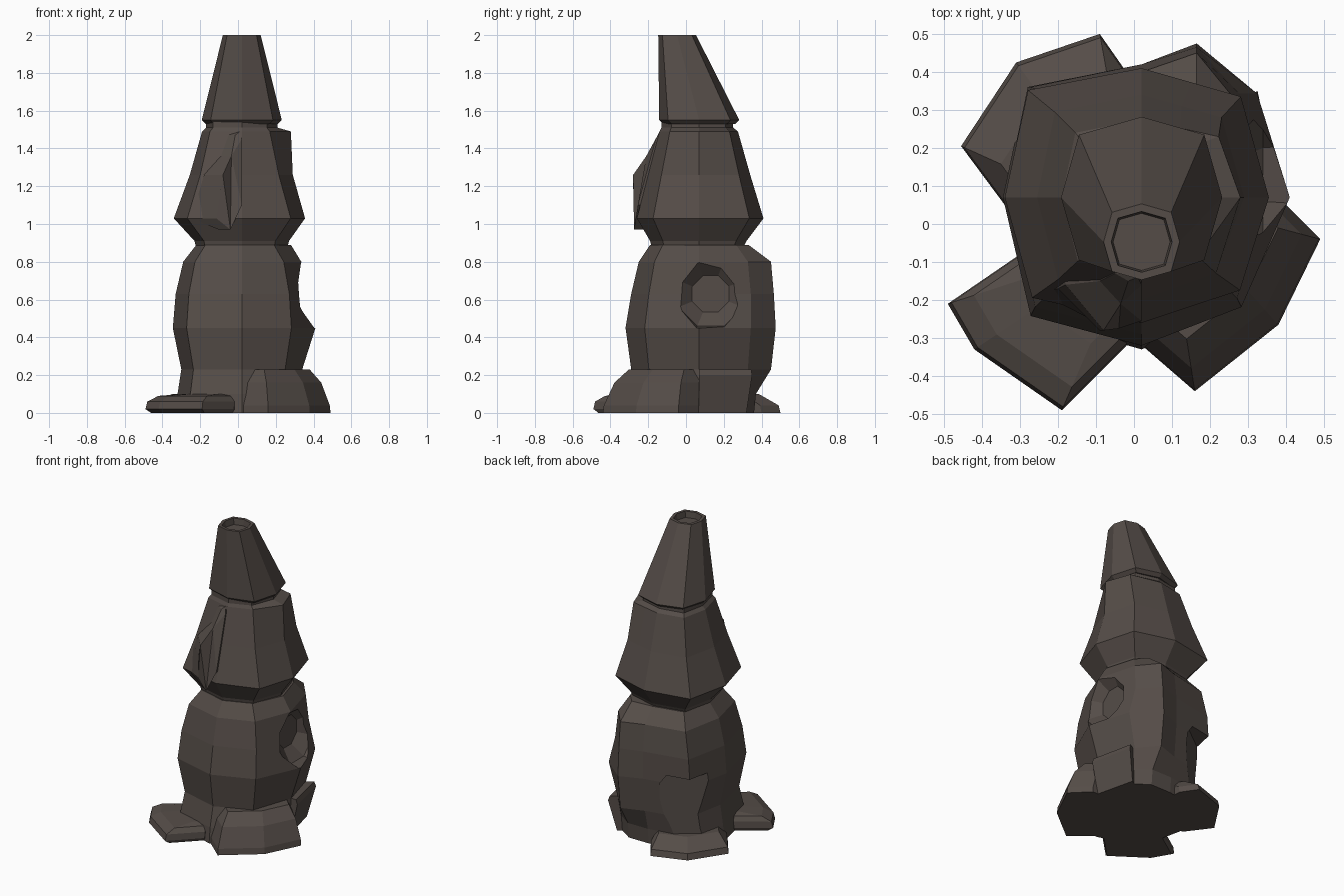
import bpy
import bmesh
import math
from mathutils import Vector

default_cube = bpy.data.objects.get("Cube")
if default_cube:
    bpy.data.objects.remove(default_cube, do_unlink=True)

# Single stone colour
STONE = (0.09, 0.073, 0.064, 1.0)
stone = bpy.data.materials.new("dark_stone")
stone.use_nodes = True
stone.diffuse_color = STONE
shader = next(n for n in stone.node_tree.nodes if n.type == "BSDF_PRINCIPLED")
shader.inputs["Base Color"].default_value = STONE
shader.inputs["Roughness"].default_value = 0.9

CENTRE_X, CENTRE_Y = 0.02, 0.07


def loft(name, rings):
    """Skin a stack of equal-length point rings and close both ends."""
    bm = bmesh.new()
    loops = [[bm.verts.new(point) for point in ring] for ring in rings]
    count = len(loops[0])
    for low, high in zip(loops, loops[1:]):
        for i in range(count):
            j = (i + 1) % count
            bm.faces.new((low[i], low[j], high[j], high[i]))
    bm.faces.new(list(reversed(loops[0])))
    bm.faces.new(loops[-1])
    bmesh.ops.triangulate(bm, faces=[f for f in bm.faces if len(f.verts) > 4])
    bmesh.ops.recalc_face_normals(bm, faces=bm.faces)
    mesh = bpy.data.meshes.new(name)
    bm.to_mesh(mesh)
    bm.free()
    mesh.materials.append(stone)
    obj = bpy.data.objects.new(name, mesh)
    bpy.context.collection.objects.link(obj)
    return obj


def body_ring(z, east, west, south, north, ridge=None):
    """Eight-sided section, with an extra point for the ridge at the rear."""
    def corner(x, y, pull):
        return Vector((CENTRE_X + (x - CENTRE_X) * pull,
                       CENTRE_Y + (y - CENTRE_Y) * pull, z))
    north_east = corner(east, north, 0.78)
    back = Vector((CENTRE_X, north, z))
    if ridge:
        spur = Vector((0.165, ridge, z))
    else:
        spur = (north_east + back) / 2
    return [Vector((east, CENTRE_Y, z)), north_east, spur, back,
            corner(west, north, 0.83), Vector((west, CENTRE_Y, z)),
            corner(west, south, 0.8), Vector((CENTRE_X, south, z)),
            corner(0.03 - west, south, 0.74)]


def octagon(radius, cy, z):
    """Octagon with slightly squared-out diagonal corners."""
    ring = []
    for i in range(8):
        r = radius * (1.1 if i % 2 else 1)
        a = i * math.pi / 4
        ring.append((CENTRE_X + r * math.cos(a), cy + r * math.sin(a), z))
    return ring


def foot(name, pivot, outline, levels):
    """Foot whose outline shrinks towards a pivot as it rises."""
    px, py = pivot
    return loft(name, [[(px + (x - px) * s, py + (y - py) * s, z)
                        for x, y in outline] for z, s in levels])


def carve(target, cutter):
    cutter.hide_render = True
    mod = target.modifiers.new("carve", "BOOLEAN")
    mod.operation = "DIFFERENCE"
    mod.solver = "EXACT"
    mod.object = cutter
    bpy.context.view_layer.objects.active = target
    bpy.ops.object.modifier_apply(modifier=mod.name)
    bpy.data.objects.remove(cutter, do_unlink=True)


# Lower body, from the ground to the waist
lower_body = loft("lower_body", [
    body_ring(0, 0.33, -0.33, -0.33, 0.36, 0.36),
    body_ring(0.1, 0.33, -0.32, -0.32, 0.37, 0.37),
    body_ring(0.23, 0.34, -0.3, -0.29, 0.4, 0.45),
    body_ring(0.45, 0.41, -0.345, -0.32, 0.42, 0.475),
    body_ring(0.63, 0.35, -0.33, -0.29, 0.42, 0.465),
    body_ring(0.8, 0.335, -0.29, -0.25, 0.4, 0.45),
    body_ring(0.89, 0.28, -0.22, -0.19, 0.32, 0.33),
])

# Upper body, with its flared brow and flat cheek on one side
loft("upper_body", [
    body_ring(0.87, 0.26, -0.22, -0.18, 0.3),
    body_ring(0.91, 0.27, -0.23, -0.19, 0.32),
    body_ring(1.03, 0.355, -0.34, -0.26, 0.41),
    body_ring(1.26, 0.29, -0.255, -0.2, 0.34),
    body_ring(1.49, 0.28, -0.19, -0.14, 0.275),
    body_ring(1.51, 0.21, -0.17, -0.13, 0.25),
    body_ring(1.55, 0.21, -0.17, -0.13, 0.25),
])

# Leaning pointed cap with a sunken tip
loft("cap", [
    octagon(0.19, CENTRE_Y, 1.53),
    octagon(0.212, CENTRE_Y, 1.55),
    octagon(0.1, -0.047, 2),
    octagon(0.08, -0.047, 2),
    octagon(0.075, -0.047, 1.96),
])

# Crooked nose: (x, z, skin depth, crest depth) along its outline
nose = [(0, 1.49, -0.13, -0.14), (-0.05, 1.47, -0.13, -0.15),
        (-0.09, 1.36, -0.15, -0.21), (-0.18, 1.26, -0.16, -0.28),
        (-0.2, 1.19, -0.17, -0.28), (-0.25, 1.03, -0.18, -0.25),
        (-0.1, 0.97, -0.22, -0.275), (0.02, 1.1, -0.24, -0.255),
        (0.02, 1.45, -0.14, -0.16)]
loft("nose", [[(x, 0, z) for x, z, skin, crest in nose],
              [(x, skin, z) for x, z, skin, crest in nose],
              [(CENTRE_X + (x - CENTRE_X) * 0.5, crest, z)
               for x, z, skin, crest in nose]])

# Scooped porthole in the side wall
scoop = loft("porthole_cutter", [
    [(x, 0.13 + r * math.cos((i + 0.5) * math.pi / 4),
      0.63 + r * math.sin((i + 0.5) * math.pi / 4)) for i in range(8)]
    for x, r in ((0.27, 0.105), (0.34, 0.185), (0.5, 0.21))])
carve(lower_body, scoop)

# Alcove above the rear foot
outward = Vector((-0.6, 0.8, 0))
sideways = Vector((0.8, 0.6, 0))
arch = [(-0.17, 0.08), (0.17, 0.08), (0.17, 0.44), (0.13, 0.5), (-0.17, 0.5)]
alcove = loft("alcove_cutter", [
    [outward * d + sideways * u + Vector((0, 0, z)) for u, z in arch]
    for d in (0.36, 0.6)])
carve(lower_body, alcove)

# Low panel leaning out beside the rear ridge
loft("side_panel", [
    [(0.1, 0.07, z), (east, 0.07, z), (east - 0.06, north, z), (0.1, 0.2, z)]
    for z, east, north in ((0, 0.34, 0.32), (0.2, 0.385, 0.35),
                           (0.23, 0.375, 0.345))])

# Feet: a flat slab, a tall sloping block and a low rear step
foot("flat_foot", (0, -0.05),
     [(-0.49, -0.21), (-0.42, -0.33), (-0.19, -0.49), (-0.02, -0.32),
      (0, 0), (-0.3, -0.08)],
     [(0, 0.94), (0.02, 1), (0.06, 0.98), (0.09, 0.86), (0.1, 0.6)])
foot("block_foot", (0.08, 0.07),
     [(0.01, -0.31), (0.16, -0.44), (0.38, -0.265), (0.49, -0.04),
      (0.38, 0.07), (0, 0.07)],
     [(0, 1), (0.04, 0.99), (0.16, 0.88), (0.23, 0.73)])
foot("rear_foot", (0, 0),
     [(-0.34, 0.05), (-0.455, 0.205), (-0.31, 0.425), (-0.09, 0.5),
      (-0.02, 0.4), (0, 0)],
     [(0, 1), (0.04, 0.98), (0.1, 0.77)])
